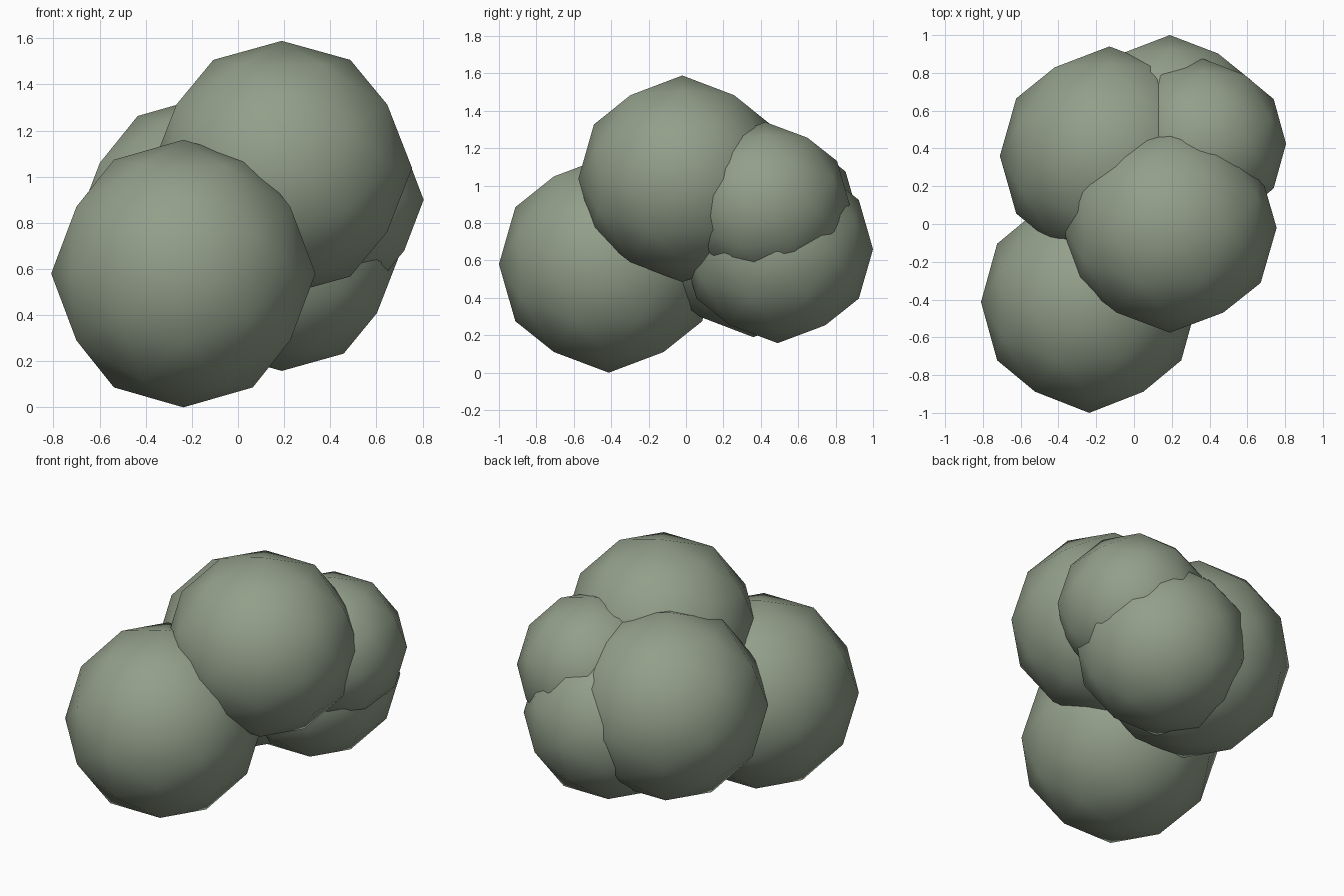
import bpy, bmesh
from mathutils import Vector
from itertools import product, combinations

if "Cube" in bpy.data.objects:
    bpy.data.objects.remove(bpy.data.objects["Cube"])

PHI = (1 + 5 ** 0.5) / 2

# Muted sage green
leaf = bpy.data.materials.new("sage_green")
leaf.diffuse_color = (0.29, 0.345, 0.255, 1)
leaf.use_nodes = True
leaf.node_tree.nodes["Principled BSDF"].inputs["Base Color"].default_value = leaf.diffuse_color


def unit_points():
    """Icosahedron corners (axis-aligned) plus their edge midpoints, on a unit sphere."""
    corners = []
    for a, b in product((-1, 1), repeat=2):
        p = (a, 0, b * PHI)
        corners += [Vector(p[i:] + p[:i]).normalized() for i in range(3)]
    mids = [(p + q).normalized() for p, q in combinations(corners, 2)
            if (p - q).length < 1.1]
    return corners + mids


def lobe(name, centre, radii):
    bm = bmesh.new()
    for p in unit_points():
        bm.verts.new([c + r * k for c, r, k in zip(centre, radii, p)])
    bmesh.ops.convex_hull(bm, input=bm.verts)
    bmesh.ops.recalc_face_normals(bm, faces=bm.faces)
    for f in bm.faces:
        f.smooth = True
    mesh = bpy.data.meshes.new(name)
    bm.to_mesh(mesh)
    bm.free()
    mesh.materials.append(leaf)
    bpy.context.collection.objects.link(bpy.data.objects.new(name, mesh))


# Five overlapping faceted lobes forming the foliage clump
lobe("front_lobe", (-0.237, -0.413, 0.58), (0.573, 0.587, 0.58))
lobe("top_lobe", (0.19, -0.02, 1.037), (0.565, 0.555, 0.552))
lobe("back_left_lobe", (-0.13, 0.36, 0.77), (0.58, 0.58, 0.58))
lobe("right_lobe", (0.365, 0.425, 0.90), (0.44, 0.45, 0.44))
lobe("lower_back_lobe", (0.19, 0.49, 0.66), (0.51, 0.51, 0.502))
